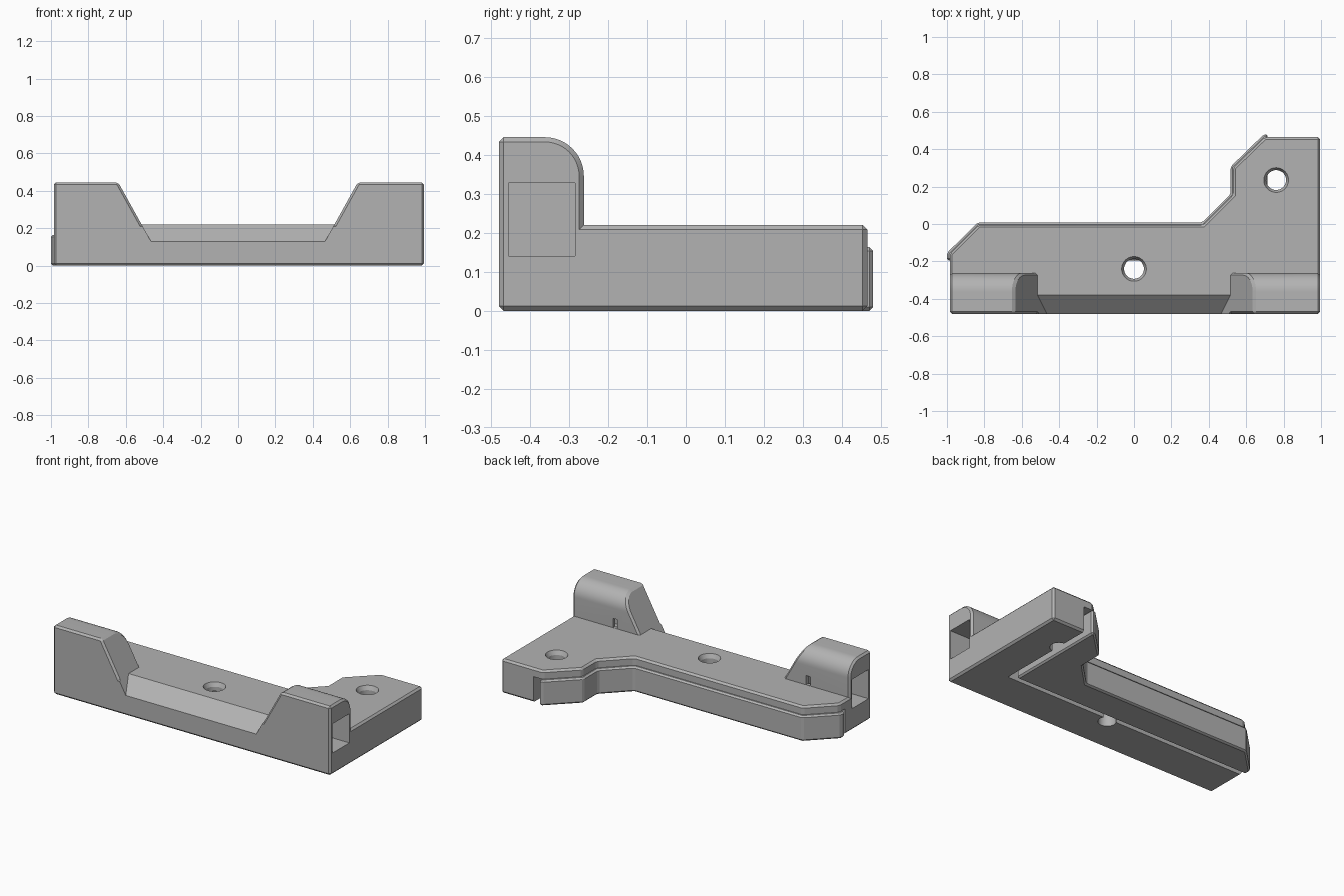
import bpy, bmesh, math
from mathutils import Vector

if "Cube" in bpy.data.objects:
    bpy.data.objects.remove(bpy.data.objects["Cube"], do_unlink=True)

grey = bpy.data.materials.new("plain_grey")
grey.use_nodes = True
grey.diffuse_color = (0.45, 0.45, 0.45, 1)
grey.node_tree.nodes["Principled BSDF"].inputs["Base Color"].default_value = (0.45, 0.45, 0.45, 1)


def prism(name, points, axis, lo, hi):
    """Extrude a 2D profile along an axis from lo to hi."""
    place = {"x": lambda a, b, t: (t, a, b),
             "y": lambda a, b, t: (a, t, b),
             "z": lambda a, b, t: (a, b, t)}[axis]
    bm = bmesh.new()
    face = bm.faces.new([bm.verts.new(place(a, b, lo)) for a, b in points])
    new = bmesh.ops.extrude_face_region(bm, geom=[face])["geom"]
    shift = Vector(place(0, 0, hi - lo))
    bmesh.ops.translate(bm, vec=shift, verts=[v for v in new if isinstance(v, bmesh.types.BMVert)])
    bmesh.ops.recalc_face_normals(bm, faces=bm.faces)
    mesh = bpy.data.meshes.new(name)
    bm.to_mesh(mesh)
    bm.free()
    mesh.materials.append(grey)
    obj = bpy.data.objects.new(name, mesh)
    bpy.context.collection.objects.link(obj)
    return obj


def box(name, x, y, z):
    return prism(name, [(x[0], y[0]), (x[1], y[0]), (x[1], y[1]), (x[0], y[1])], "z", *z)


def apply(obj, mod):
    bpy.context.view_layer.objects.active = obj
    bpy.ops.object.modifier_apply(modifier=mod.name)


def combine(obj, other, operation):
    mod = obj.modifiers.new("combine", "BOOLEAN")
    mod.object, mod.operation, mod.solver = other, operation, "EXACT"
    apply(obj, mod)
    bpy.data.objects.remove(other, do_unlink=True)


def soften(obj, width):
    mod = obj.modifiers.new("soften", "BEVEL")
    mod.width, mod.segments = width, 1
    mod.limit_method, mod.angle_limit = "ANGLE", math.radians(30)
    apply(obj, mod)


FRONT, TOP, POST_TOP = -0.48, 0.22, 0.445

# Main plate with a wide wing on one end
body = prism("base_plate", [
    (-0.985, FRONT), (0.995, FRONT), (0.995, 0.465), (0.70, 0.465), (0.53, 0.30),
    (0.53, 0.155), (0.37, -0.005), (-0.83, -0.005), (-0.985, -0.16)], "z", 0, TOP)
soften(body, 0.012)

# Undercut that receives the lower rail
combine(body, box("undercut", (-1.2, 0.765), (-0.215, 0.8), (-0.1, 0.166)), "DIFFERENCE")

# End posts: rounded at the back, sloping on the inner side
radius, back = 0.10, -0.262
arc = [(back - radius + radius * math.cos(a), POST_TOP - radius + radius * math.sin(a))
       for a in (math.radians(i * 7.5) for i in range(13))]
for side, outer in ((-1, 0.985), (1, 0.995)):
    ends = sorted((side * 0.40, side * outer))
    post = prism("post", [(FRONT, 0.05), (back, 0.05)] + arc + [(FRONT, POST_TOP)], "x", *ends)
    slope = prism("slope", [(side * 0.31, -0.15), (side * 0.696, 0.545), (side * 0.1, 0.545),
                            (side * 0.1, -0.15)], "y", -1, 1)
    combine(post, slope, "DIFFERENCE")
    soften(post, 0.012)
    combine(body, post, "UNION")

# Sloped recess along the front between the posts
recess = prism("recess", [(-0.49, 0.121), (-0.38, TOP), (-0.38, 0.232), (-0.49, 0.232)], "x", -0.7, 0.7)
flare = prism("flare", [(-0.410, 0.03), (0.410, 0.03), (0.521, 0.23), (-0.521, 0.23)], "y", -1, 0)
combine(recess, flare, "INTERSECT")
combine(body, recess, "DIFFERENCE")

# Pockets in the outer post faces, each with a small slot at the back
for side in (-1, 1):
    pocket = box("pocket", sorted((side * 0.67, side * 1.1)), (-0.455, -0.285), (0.14, 0.328))
    combine(body, pocket, "DIFFERENCE")
    slot = box("slot", sorted((side * 0.675, side * 0.705)), (-0.30, -0.2), (0.2215, 0.28))
    combine(body, slot, "DIFFERENCE")

# Screw holes with countersunk rims
for x, y in ((0, -0.24), (0.76, 0.235)):
    for low, high, depth, z in ((0.053, 0.053, 0.6, 0.1), (0.050, 0.068, 0.036, 0.206)):
        bpy.ops.mesh.primitive_cone_add(vertices=48, radius1=low, radius2=high,
                                        depth=depth, location=(x, y, z))
        combine(body, bpy.context.object, "DIFFERENCE")

# Lower rail following the back outline, standing slightly proud of the plate
rail = prism("lower_rail", [
    (0.715, -0.195), (0.715, 0.48), (0.695, 0.48), (0.517, 0.307), (0.517, 0.16),
    (0.365, 0.008), (-0.836, 0.008), (-1.0, -0.155), (-1.0, -0.195)], "z", 0, 0.163)
soften(rail, 0.01)

for obj in (body, rail):
    bpy.ops.object.select_all(action="DESELECT")
    obj.select_set(True)
    bpy.context.view_layer.objects.active = obj
    bpy.ops.object.shade_smooth_by_angle(angle=math.radians(20))
